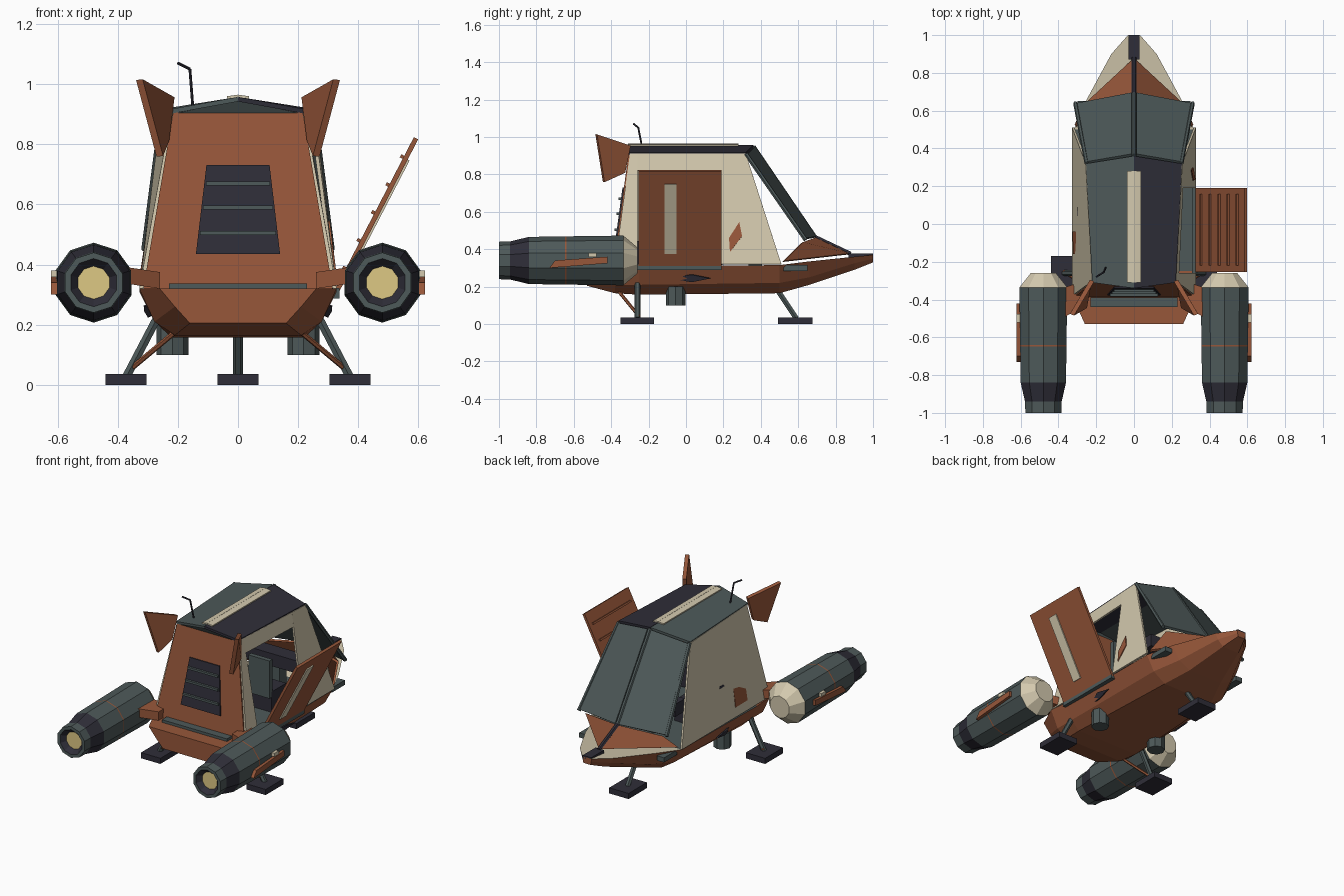
import bpy, bmesh, math
from mathutils import Vector as V

old = bpy.data.objects.get("Cube")
if old:
    bpy.data.objects.remove(old, do_unlink=True)


def material(name, rgb):
    m = bpy.data.materials.new(name)
    m.use_nodes = True
    m.diffuse_color = (*rgb, 1)
    m.node_tree.nodes["Principled BSDF"].inputs["Base Color"].default_value = (*rgb, 1)
    return m


RUST = material("rust orange", (.31, .095, .042))
CREAM = material("cream", (.65, .58, .42))
SLATE = material("slate", (.075, .1, .1))
NAVY = material("dark navy", (.028, .027, .04))
GLOW = material("pale yellow", (.73, .58, .23))
SIDES = (1, -1)


def build(name, verts, faces, mats, index=None):
    """Make a mesh object; index lists one material slot per face."""
    me = bpy.data.meshes.new(name)
    me.from_pydata([tuple(v) for v in verts], [], faces)
    for m in mats:
        me.materials.append(m)
    for p, i in zip(me.polygons, index or []):
        p.material_index = i
    bm = bmesh.new()
    bm.from_mesh(me)
    bmesh.ops.recalc_face_normals(bm, faces=bm.faces)
    bm.to_mesh(me)
    bm.free()
    ob = bpy.data.objects.new(name, me)
    bpy.context.collection.objects.link(ob)
    return ob


def loft(name, rings, mats, index=None):
    """Skin closed rings of equal size and cap both ends."""
    n = len(rings[0])
    faces = [(k * n + i, k * n + (i + 1) % n, (k + 1) * n + (i + 1) % n, (k + 1) * n + i)
             for k in range(len(rings) - 1) for i in range(n)]
    faces += [tuple(range(n)), tuple(range(len(rings) * n - n, len(rings) * n))]
    return build(name, [v for r in rings for v in r], faces, mats, index)


def panel(name, pts, mat, t=.015):
    """Flat plate of thickness t centred on a polygon."""
    pts = [V(p) for p in pts]
    c = sum(pts, V()) / len(pts)
    n = sum(((a - c).cross(b - c) for a, b in zip(pts, pts[1:] + pts[:1])), V()).normalized() * t / 2
    return loft(name, [[p - n for p in pts], [p + n for p in pts]], [mat])


def box(name, c, s, mat):
    x, y, z = (d / 2 for d in s)
    ring = [(-x, -y), (x, -y), (x, y), (-x, y)]
    return loft(name, [[V(c) + V((a, b, h)) for a, b in ring] for h in (-z, z)], [mat])


def rod(name, a, b, r, mat, n=6):
    a, b = V(a), V(b)
    q = (b - a).to_track_quat('Z', 'Y')
    ring = [q @ V((r * math.cos(math.tau * i / n), r * math.sin(math.tau * i / n), 0)) for i in range(n)]
    return loft(name, [[p + v for v in ring] for p in (a, b)], [mat])


def side_point(s, y, z, out=0):
    """Point on the sloping cabin side."""
    t = (z - .32) / .59
    top = .215 + .035 * (y + .3) / .62
    return V((s * (.322 + (top - .322) * t + out), y, z))


def side_panel(name, s, yz, mat, t=.012, out=0):
    return panel(name, [side_point(s, y, z, out) for y, z in yz], mat, t)


def back_point(x, z, out=0):
    return V((x, -.38 + .08 * (z - .32) / .59 - out, z))


# Lower hull: y, then half widths and heights of deck edge, chine and keel
sections = [(-.53, .26, .32, .21, .26, .16, .205), (-.38, .328, .32, .278, .21, .21, .165),
            (-.25, .328, .31, .278, .21, .22, .157), (.5, .318, .315, .265, .22, .18, .165),
            (.66, .25, .335, .2, .25, .12, .21), (.9, .12, .36, .1, .325, .06, .29),
            (1, .032, .37, .03, .35, .025, .33)]
rings = [[(a, y, za), (b, y, zb), (c, y, zc), (-c, y, zc), (-b, y, zb), (-a, y, za)]
         for y, a, za, b, zb, c, zc in sections]
deck = [0, 0, 2, 1, 1, 1]
loft("lower_hull", rings, [RUST, CREAM, SLATE],
     [deck[k] if i == 5 else 0 for k in range(6) for i in range(6)] + [0, 0])
box("rear_deck_strip", (0, -.415, .327), (.46, .05, .02), SLATE)
box("nose_spine", (0, .935, .367), (.06, .13, .02), NAVY)

# Nose cowl
for s in SIDES:
    panel("nose_cowl", [(0, .87, .375), (s * .31, .52, .335), (s * .27, .62, .435), (0, .69, .46)], RUST)

# Cabin sides: solid on the right, with a doorway on the left
side_panel("right_cabin_side", -1, [(-.38, .32), (.51, .32), (.32, .91), (-.3, .91)], CREAM)
side_panel("left_rear_post", 1, [(-.38, .32), (-.26, .32), (-.26, .91), (-.3, .91)], CREAM)
side_panel("left_door_header", 1, [(-.26, .82), (.19, .82), (.19, .91), (-.26, .91)], CREAM)
side_panel("left_front_side", 1, [(.19, .32), (.51, .32), (.32, .91), (.19, .91)], CREAM)
side_panel("left_marking", 1, [(.235, .385), (.3, .47), (.285, .545), (.23, .46)], RUST, .008, .008)
side_panel("right_hatch", -1, [(-.16, .38), (-.04, .38), (-.04, .58), (-.16, .58)], RUST, .008, .008)
side_panel("right_handle", -1, [(.04, .54), (.09, .54), (.09, .555), (.04, .555)], NAVY, .008, .008)

# Rear wall with louvred vent
panel("rear_wall", [back_point(x, z) for x, z in ((-.315, .32), (.315, .32), (.215, .91), (-.215, .91))], RUST)
panel("rear_vent", [back_point(x, z, .011) for x, z in ((-.14, .435), (.14, .435), (.105, .73), (-.105, .73))],
      NAVY, .008)
for z in (.505, .59, .67):
    w = .13 - .12 * (z - .47)
    box("vent_louvre", back_point(0, z, .018), (w * 2, .02, .014), SLATE)
panel("rear_gable", [(-.215, -.3, .905), (.215, -.3, .905), (0, -.325, .95)], SLATE)

# Roof halves and centre stripe
for s, mat in ((1, NAVY), (-1, SLATE)):
    panel("roof_half", [(0, .36, .95), (s * .252, .32, .91), (s * .22, -.31, .91), (0, -.34, .95)], mat)
    panel("roof_stripe", [(0, .28, .961), (s * .036, .28, .956), (s * .036, -.31, .956), (0, -.31, .961)],
          CREAM, .008)
    # Windscreen pane and outer frame
    panel("windscreen_pane", [(s * .012, .365, .945), (s * .245, .325, .905), (s * .3, .635, .455),
                              (s * .012, .69, .465)], SLATE)
    rod("windscreen_frame", (s * .25, .32, .91), (s * .31, .64, .45), .012, SLATE)
rod("windscreen_rib", (0, .36, .95), (0, .69, .465), .013, SLATE)
rod("cowl_rib", (0, .69, .465), (0, .88, .375), .013, NAVY)

# Open door with outer stripe and inner ribs
def door_point(u, y, out=0):
    return V((.325 + .267 * u + out * .89, y, .305 + .515 * u - out * .46))


def door_panel(name, u0, u1, y0, y1, mat, t, out=0):
    return panel(name, [door_point(u0, y0, out), door_point(u0, y1, out),
                        door_point(u1, y1, out), door_point(u1, y0, out)], mat, t)


door_panel("open_door", 0, 1, -.255, .19, RUST, .016)
door_panel("door_stripe", .15, .87, -.115, -.05, CREAM, .008, .011)
for k in range(5):
    u = .14 + .18 * k
    door_panel("door_rib", u, u + .02, -.22, .16, RUST, .014, -.012)
box("door_sill", (.322, -.035, .305), (.03, .45, .034), SLATE)

# Cabin interior
box("dashboard", (0, .36, .5), (.42, .1, .08), NAVY)
box("dashboard_stand", (0, .37, .39), (.12, .07, .16), SLATE)
box("rear_bench", (0, -.27, .38), (.46, .12, .13), NAVY)
for s in SIDES:
    box("seat_base", (s * .13, .12, .38), (.15, .15, .13), NAVY)
    box("seat_back", (s * .13, .04, .53), (.15, .03, .24), SLATE)

# Tail fins
for s in SIDES:
    panel("tail_fin", [(s * .328, -.48, 1.015), (s * .222, -.3, .955),
                       (s * .24, -.33, .81), (s * .26, -.44, .76)], RUST, .024)

# Engines
profile = [(-.26, .07), (-.335, .133), (-.64, .129), (-.648, .129), (-.84, .126), (-.94, .102),
           (-1, .1), (-1, .08), (-.97, .055)]
bands = [1, 0, 2, 0, 3, 0, 0, 3]
N = 10
for s in SIDES:
    rings = [[(s * .48 + r * math.cos(math.tau * i / N + math.pi / 2), y,
               .34 + r * math.sin(math.tau * i / N + math.pi / 2)) for i in range(N)] for y, r in profile]
    loft("engine", rings, [SLATE, CREAM, RUST, NAVY, GLOW],
         [b for b in bands for i in range(N)] + [1, 4])
    panel("engine_side_rail", [(s * .607, -.73, .3), (s * .607, -.42, .325),
                               (s * .607, -.42, .36), (s * .607, -.7, .34)], RUST, .03)
    box("engine_lamp", (s * .61, -.5, .37), (.025, .045, .022), CREAM)
    # Pylon joining engine to cabin
    plan = [(.26, -.3), (.38, -.34), (.38, -.5), (.26, -.43)]
    loft("engine_pylon", [[(s * x, y, z + (x - .26) * .15) for x, y in plan] for z in (.32, .375)], [RUST])

# Landing legs
for s in SIDES:
    box("rear_foot", (s * .372, -.26, .018), (.137, .18, .036), NAVY)
    rod("rear_leg", (s * .265, -.26, .23), (s * .37, -.26, .03), .016, SLATE)
    rod("rear_leg_brace", (s * .21, -.36, .175), (s * .372, -.25, .04), .009, RUST)
box("front_foot", (0, .585, .018), (.137, .185, .036), NAVY)
rod("front_leg", (0, .49, .18), (0, .59, .03), .016, SLATE)

# Belly thrusters, hull markings and side lamps
for s in SIDES:
    rod("belly_thruster", (s * .218, -.055, .1), (s * .218, -.055, .2), .053, SLATE, 8)
    panel("hull_marking", [(s * .268, -.08, .245), (s * .31, .03, .265), (s * .308, .13, .245),
                           (s * .296, .03, .225)], NAVY, .008)
    box("side_lamp", (s * .275, .585, .3), (.05, .13, .03), SLATE)

# Aerial
rod("aerial_mast", (-.15, -.23, .92), (-.16, -.255, 1.05), .005, NAVY)
rod("aerial_tip", (-.16, -.255, 1.05), (-.2, -.28, 1.07), .005, NAVY)
